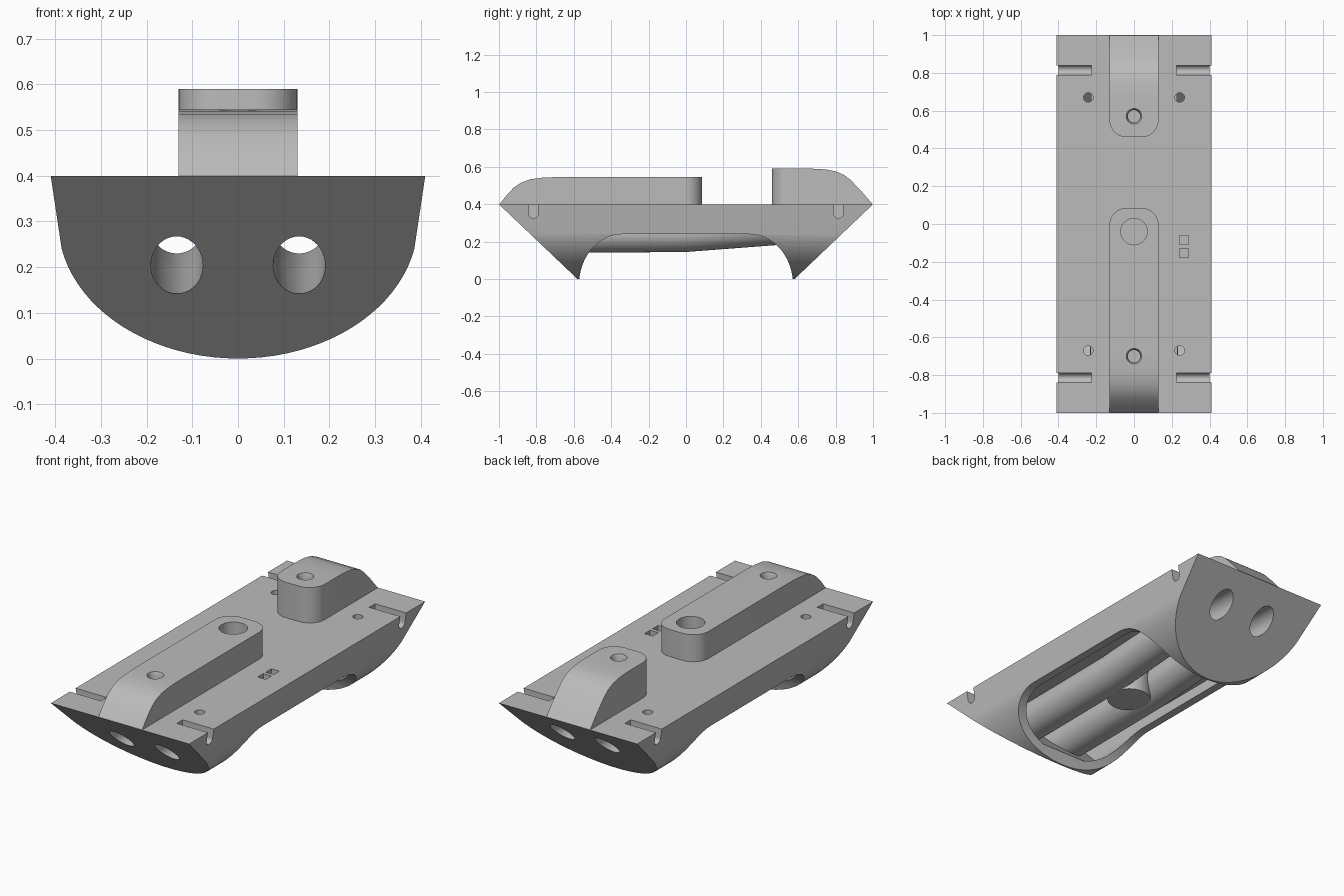
import bpy, bmesh
from math import sin, cos, pi, acos

cube = bpy.data.objects.get("Cube")
if cube:
    bpy.data.objects.remove(cube, do_unlink=True)

grey = bpy.data.materials.new("plain grey")
grey.use_nodes = True
grey.diffuse_color = (0.5, 0.5, 0.5, 1)
grey.node_tree.nodes["Principled BSDF"].inputs["Base Color"].default_value = (0.5, 0.5, 0.5, 1)


def loft(name, rings):
    """Closed solid skinned through rings of equal point count."""
    bm = bmesh.new()
    loops = [[bm.verts.new(p) for p in ring] for ring in rings]
    n = len(loops[0])
    for a, b in zip(loops, loops[1:]):
        for i in range(n):
            j = (i + 1) % n
            bm.faces.new((a[i], a[j], b[j], b[i]))
    bm.faces.new(loops[0])
    bm.faces.new(loops[-1])
    bmesh.ops.recalc_face_normals(bm, faces=bm.faces)
    mesh = bpy.data.meshes.new(name)
    bm.to_mesh(mesh)
    bm.free()
    obj = bpy.data.objects.new(name, mesh)
    bpy.context.collection.objects.link(obj)
    return obj


def boolean(target, cutter, operation="DIFFERENCE"):
    """Apply a boolean and discard the cutter."""
    mod = target.modifiers.new("cut", "BOOLEAN")
    mod.operation, mod.solver, mod.object = operation, "EXACT", cutter
    bpy.context.view_layer.update()
    graph = bpy.context.evaluated_depsgraph_get()
    mesh = bpy.data.meshes.new_from_object(target.evaluated_get(graph))
    target.modifiers.clear()
    target.data = mesh
    bpy.data.objects.remove(cutter, do_unlink=True)


def post(x, y, stations, sides=40):
    """Upright round solid; stations are (z, radius)."""
    turn = [2 * pi * i / sides for i in range(sides)]
    return loft("post", [[(x + r * cos(t), y + r * sin(t), z) for t in turn]
                         for z, r in stations])


def pipe(x, stations, sides=40):
    """Lengthwise pipe; stations are (y, z, half width, half height)."""
    turn = [2 * pi * i / sides for i in range(sides)]
    return loft("pipe", [[(x + w * cos(t), y, z + h * sin(t)) for t in turn]
                         for y, z, w, h in stations])


def hull_shape(name, half, depth, floor, top_half, top, inset):
    """Rounded hull section with raked flat ends."""
    end = acos(0.2)
    side = [(half * sin(end * i / 20), floor + depth * (1 - cos(end * i / 20)))
            for i in range(21)] + [(top_half, top)]
    outline = side + [(-x, z) for x, z in reversed(side[1:])]
    return loft(name, [[(x, s * (1 - inset - 1.05 * (0.4 - z)), z) for x, z in outline]
                       for s in (-1, 1)])


def across(name, profile, half):
    """Extrude a (y, z) profile across x."""
    return loft(name, [[(x, y, z) for y, z in profile] for x in (-half, half)])


def box(x, y, z, sx, sy, sz):
    return loft("box", [[(x + a * sx, y + b * sy, z + c * sz)
                         for a, b in ((-1, -1), (1, -1), (1, 1), (-1, 1))]
                        for c in (-1, 1)])


# Hull and the hollow below it, leaving two pipes and a central post
hull = hull_shape("hull", 0.394, 0.3, 0, 0.41, 0.4, 0)
hollow = hull_shape("hollow", 0.35, 0.25, 0.045, 0.356, 0.31, 0.09)
arc = [(0.34 + 0.232 * cos(pi / 2 * i / 16), -0.03 + 0.27 * sin(pi / 2 * i / 16))
       for i in range(17)]
arch = [(0.572, -0.2)] + arc
arch += [(-y, z) for y, z in reversed(arch)]
boolean(hollow, across("arch", arch, 0.6), "UNION")
for s in (-1, 1):
    boolean(hollow, pipe(s * 0.135, [(y, z, 0.097, 0.097) for y, z in (
        (-1.1, 0.235), (-0.5, 0.238), (0, 0.242), (0.5, 0.28), (1.1, 0.28))]))
boolean(hollow, post(0, -0.04, [(0.15, 0.11), (0.36, 0.11)]))
boolean(hull, hollow)

for s in (-1, 1):
    # Bores running end to end through the pipes
    boolean(hull, pipe(s * 0.134, [
        (-1.2, 0.185, 0.057, 0.072), (-0.55, 0.215, 0.057, 0.062),
        (0, 0.242, 0.057, 0.057), (0.5, 0.287, 0.057, 0.057),
        (1.2, 0.24, 0.057, 0.072)]))
    for e in (-1, 1):
        # Round-bottomed side notches and small deck holes
        notch = [(e * 0.815 + 0.025 * cos(pi + pi * i / 12),
                  0.35 + 0.025 * sin(pi + pi * i / 12)) for i in range(13)]
        notch += [(e * 0.815 + 0.025, 0.5), (e * 0.815 - 0.025, 0.5)]
        slot = across("notch", notch, 0.12)
        for v in slot.data.vertices:
            v.co.x += s * 0.345
        boolean(hull, slot)
        boolean(hull, post(s * 0.242, e * 0.67, [(0.25, 0.025), (0.5, 0.025)], 24))

# Two small square sockets in the deck
for y in (-0.085, -0.153):
    boolean(hull, box(0.265, y, 0.4, 0.024, 0.024, 0.05))


def deck_block(name, profile, inner, holes):
    """Long raised block with rounded inner corners and top holes."""
    obj = across(name, profile, 0.13)
    bm = bmesh.new()
    bm.from_mesh(obj.data)
    corners = [e for e in bm.edges if all(abs(v.co.y - inner) < 1e-4 for v in e.verts)
               and abs(e.verts[0].co.z - e.verts[1].co.z) > 0.05]
    bmesh.ops.bevel(bm, geom=corners, offset=0.09, segments=10, profile=0.5,
                    affect="EDGES")
    bm.to_mesh(obj.data)
    bm.free()
    for y, stations in holes:
        boolean(obj, post(0, y, stations))
    return obj


def screw_hole(top):
    return [(0.3, 0.033), (top - 0.02, 0.033), (top + 0.002, 0.042)]


front_block = deck_block("front_deck_block", [
    (0.085, 0.39), (0.085, 0.545), (-0.7, 0.545), (-0.77, 0.542), (-0.83, 0.534),
    (-0.88, 0.517), (-0.92, 0.49), (-0.96, 0.447), (-0.998, 0.4), (-0.98, 0.39)],
    0.085, [(-0.7, screw_hole(0.545)), (-0.04, [(0.3, 0.07), (0.7, 0.07)])])
rear_block = deck_block("rear_deck_block", [
    (0.46, 0.39), (0.46, 0.59), (0.68, 0.59), (0.75, 0.586), (0.8, 0.576),
    (0.845, 0.557), (0.88, 0.53), (0.94, 0.467), (0.998, 0.4), (0.98, 0.39)],
    0.46, [(0.57, screw_hole(0.59))])

# Colour and smooth shading with sharp edges kept
for obj in (hull, front_block, rear_block):
    obj.data.materials.clear()
    obj.data.materials.append(grey)
    for face in obj.data.polygons:
        face.material_index = 0
    bpy.ops.object.select_all(action="DESELECT")
    obj.select_set(True)
    bpy.context.view_layer.objects.active = obj
    bpy.ops.object.shade_smooth_by_angle(angle=pi / 6)
